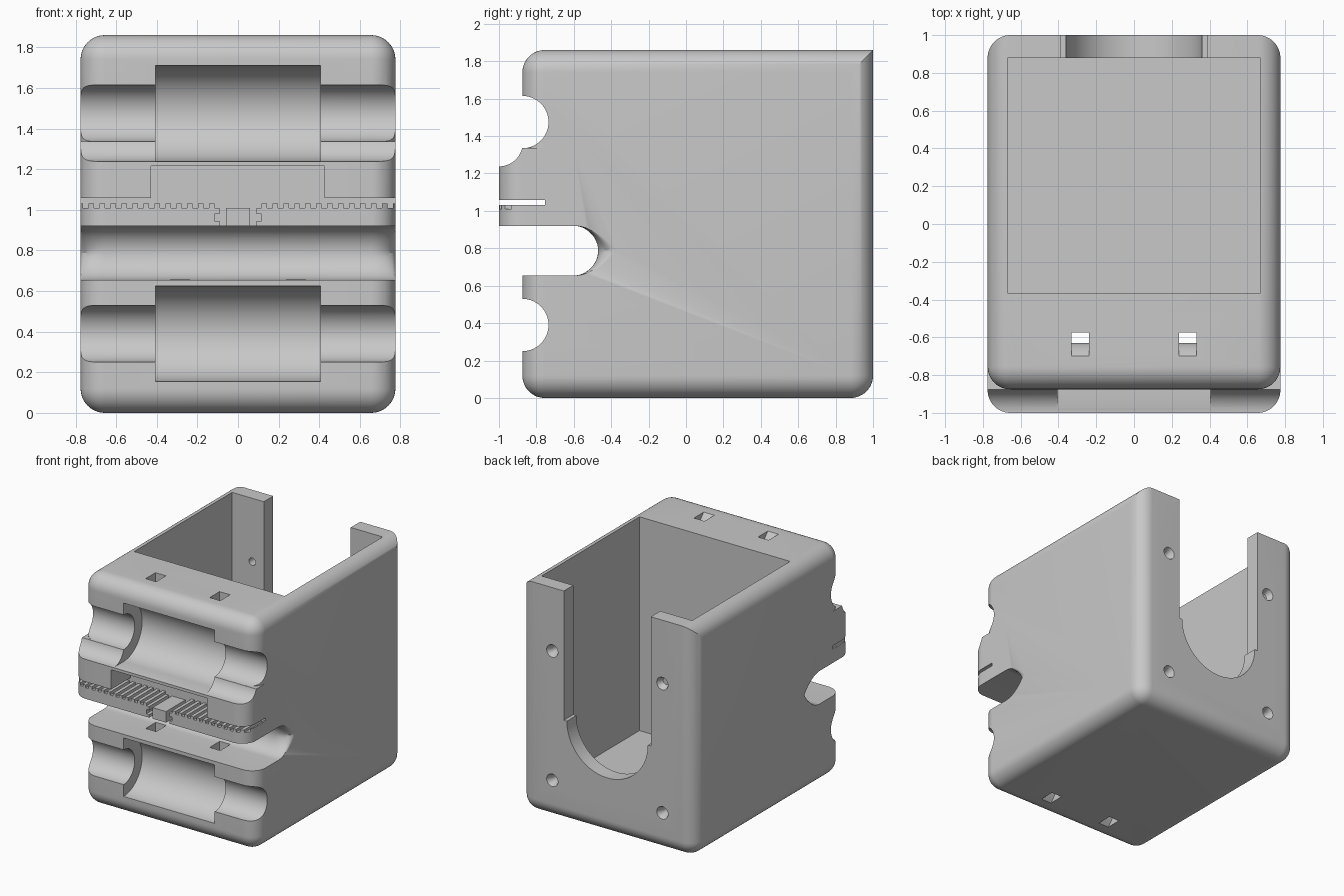
import bpy, bmesh
from math import sin, cos, pi, sqrt
from mathutils import Matrix, Vector

if "Cube" in bpy.data.objects:
    bpy.data.objects.remove(bpy.data.objects["Cube"])

HALF, ROUND, TOP = 0.775, 0.12, 1.86


def finish(name, bm):
    bmesh.ops.recalc_face_normals(bm, faces=bm.faces)
    mesh = bpy.data.meshes.new(name)
    bm.to_mesh(mesh)
    bm.free()
    obj = bpy.data.objects.new(name, mesh)
    bpy.context.collection.objects.link(obj)
    return obj


def rounded_box(name, lo, hi, choose):
    """Box whose edges picked by choose(a, b) are rounded."""
    bm = bmesh.new()
    bmesh.ops.create_cube(bm, size=1)
    for v in bm.verts:
        v.co = Vector([lo[i] if v.co[i] < 0 else hi[i] for i in range(3)])
    edges = [e for e in bm.edges if choose(e.verts[0].co, e.verts[1].co)]
    if edges:
        bmesh.ops.bevel(bm, geom=edges, offset=ROUND, segments=12,
                        profile=0.5, affect='EDGES')
    return finish(name, bm)


def box(name, lo, hi):
    return rounded_box(name, lo, hi, lambda a, b: False)


def loft(name, rings):
    """Closed solid through a list of matching point rings."""
    bm = bmesh.new()
    rows = [[bm.verts.new(p) for p in ring] for ring in rings]
    n = len(rows[0])
    for a, b in zip(rows, rows[1:]):
        for i in range(n):
            j = (i + 1) % n
            bm.faces.new((a[i], a[j], b[j], b[i]))
    bm.faces.new(rows[0])
    bm.faces.new(rows[-1][::-1])
    return finish(name, bm)


def along_x(name, pts, a, b):
    return loft(name, [[(x, y, z) for y, z in pts] for x in (a, b)])


def along_y(name, pts, a, b):
    return loft(name, [[(x, y, z) for x, z in pts] for y in (a, b)])


def arc(cu, cv, r, start, end, n=32):
    steps = [start + (end - start) * i / n for i in range(n + 1)]
    return [(cu + r * cos(t), cv + r * sin(t)) for t in steps]


def combine(target, tool, operation='DIFFERENCE'):
    mod = target.modifiers.new(tool.name, 'BOOLEAN')
    mod.operation, mod.object, mod.solver = operation, tool, 'EXACT'
    bpy.context.view_layer.objects.active = target
    bpy.ops.object.modifier_apply(modifier=mod.name)
    bpy.data.objects.remove(tool)


# Main block: every edge rounded except the top rear one
body = rounded_box("carriage_body", (-HALF, -0.875, 0), (HALF, 1, TOP),
                   lambda a, b: not (min(a.y, b.y) > 0.9 and min(a.z, b.z) > 1))

# Projecting belt shelf with rounded front corners
shelf = rounded_box("belt_shelf", (-HALF, -1, 0.8), (HALF, -0.6, 1.335),
                    lambda a, b: a.y < -0.9 and b.y < -0.9 and a.x == b.x)
combine(body, shelf, 'UNION')
combine(body, along_x("shelf_cove", arc(-1, 1.365, 0.127, 0, 2 * pi, 63), -1, 1))

# Rod grooves and bearing seats
for z in (0.39, 1.475):
    combine(body, along_x("rod_groove", arc(-0.875, z, 0.14, 0, 2 * pi, 63), -1, 1))
    seat = arc(-0.875, z, 0.235, -pi / 2, pi / 2)
    seat += [(-1.1, z + 0.235), (-1.1, z - 0.235)]
    combine(body, along_x("bearing_seat", seat, -0.405, 0.405))


# Deep belt slot with a round end that flares at both sides
def slot_ring(x):
    t = max(0, min(1, (abs(x) - HALF + ROUND) / ROUND))
    depth = 0.13 + 0.1 * (1 - sqrt(1 - t * t))
    ring = [(x, -1.2, 0.9205), (x, -1.2, 0.6545)]
    for i in range(25):
        s = sin(-pi / 2 + pi * i / 24)
        reach = depth * sqrt(max(0, 1 - abs(s) ** (2 - t)))
        ring.append((x, -0.6 + reach, 0.7875 + 0.133 * s))
    return ring


half_steps = [HALF - ROUND + ROUND * sin(pi / 2 * i / 10) for i in range(11)] + [0.8]
stations = [-x for x in reversed(half_steps)] + half_steps
combine(body, loft("belt_slot", [slot_ring(x) for x in stations]))

# Toothed belt slit, looped around a small centre block
half = [(0.06, 1.01), (0.06, 0.9), (0.09, 0.9), (0.09, 0.945), (0.115, 0.945),
        (0.115, 0.98), (0.09, 0.98), (0.09, 1.01), (0.115, 1.01), (0.115, 1.032)]
pitch = 0.054
for i in range(12):
    x = 0.142 + i * pitch
    half += [(x, 1.032), (x, 1.01), (x + pitch / 2, 1.01), (x + pitch / 2, 1.032)]
half += [(0.82, 1.032), (0.82, 1.058)]
slit = half + [(-x, z) for x, z in reversed(half)]
combine(body, along_y("belt_slit", slit, -1.1, -0.755))
combine(body, box("belt_window", (-0.428, -1.1, 1.05), (0.425, -0.756, 1.215)))

# Rear pocket, open at the top, and the rounded opening in its back wall
combine(body, box("pocket", (-0.67, -0.365, 0.14), (0.67, 0.88, 2)))
opening = [(-0.387, 2), (-0.387, 0.82)] + arc(0, 0.82, 0.36, pi, 2 * pi, 40)
opening += [(0.387, 0.82), (0.387, 2)]
combine(body, along_y("back_opening", opening, 0.8, 1.1))

# Countersunk screw holes
for x in (-0.49, 0.49):
    for z in (0.31, 1.35):
        combine(body, along_y("screw_hole", arc(x, z, 0.03, 0, 2 * pi, 23), 0.8, 1.1))
        sink = loft("countersink", [[(u, y, v) for u, v in arc(x, z, r, 0, 2 * pi, 23)]
                                    for y, r in ((0.95, 0.028), (1.01, 0.055))])
        combine(body, sink)

# Tie channels behind the bearings, with curved mouths
for x in (-0.285, 0.285):
    for low, high in ((-0.05, 0.7), (0.88, 1.9)):
        bottom, top = max(low, 0), (0.655 if low < 0 else TOP)
        path = [(-0.575, low), (-0.575, high), (-0.7, high)]
        path += [(-0.63 - 0.07 * (1 - i / 6) ** 2, top - 0.13 * i / 6) for i in range(7)]
        if low < 0:
            path += [(-0.63 - 0.07 * (i / 6) ** 2, bottom + 0.13 * (1 - i / 6))
                     for i in range(7)] + [(-0.7, low)]
        else:
            path.append((-0.63, low))
        combine(body, along_x("tie_channel", path, x - 0.047, x + 0.047))

# Plain grey plastic
grey = bpy.data.materials.new("grey_plastic")
grey.use_nodes = True
colour = (0.58, 0.58, 0.58, 1)
grey.diffuse_color = colour
grey.node_tree.nodes["Principled BSDF"].inputs["Base Color"].default_value = colour
body.data.materials.clear()
body.data.materials.append(grey)
for p in body.data.polygons:
    p.material_index = 0

bpy.ops.object.select_all(action='DESELECT')
body.select_set(True)
bpy.context.view_layer.objects.active = body
bpy.ops.object.shade_smooth_by_angle(angle=pi / 6)
